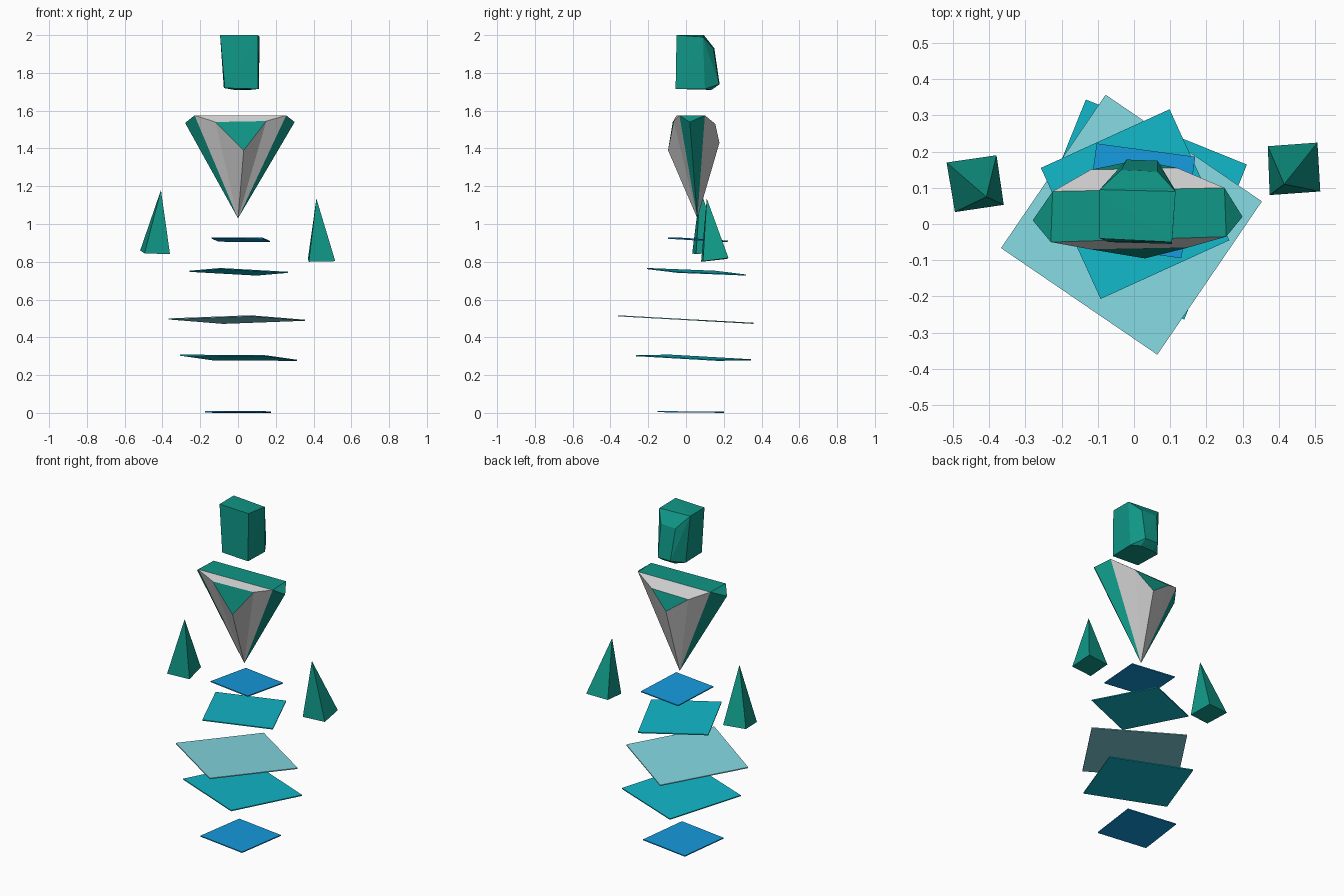
import bpy
import bmesh
import math
from mathutils import Matrix, Vector

if "Cube" in bpy.data.objects:
    bpy.data.objects.remove(bpy.data.objects["Cube"])


def material(name, rgb):
    m = bpy.data.materials.new(name)
    m.diffuse_color = (*rgb, 1)
    m.use_nodes = True
    m.node_tree.nodes["Principled BSDF"].inputs["Base Color"].default_value = m.diffuse_color
    return m


GREEN = material("green", (0.005, 0.31, 0.24))
BLUE = material("blue", (0.008, 0.32, 0.72))
CYAN = material("cyan", (0.006, 0.47, 0.58))
PALE = material("pale", (0.23, 0.68, 0.75))
GREY = material("grey", (0.8, 0.8, 0.8))


def finish(name, bm, mats):
    bmesh.ops.recalc_face_normals(bm, faces=bm.faces)
    me = bpy.data.meshes.new(name)
    bm.to_mesh(me)
    bm.free()
    for m in mats:
        me.materials.append(m)
    ob = bpy.data.objects.new(name, me)
    bpy.context.collection.objects.link(ob)
    return ob


def hull(name, pts, mat):
    bm = bmesh.new()
    vs = [bm.verts.new(p) for p in pts]
    bmesh.ops.convex_hull(bm, input=vs)
    finish(name, bm, [mat])


# thin square plate, turned by yaw and sheared in z by its slopes
def plate(name, centre, size, yaw, slope, mat):
    bm = bmesh.new()
    bmesh.ops.create_cube(bm, size=1)
    turn = Matrix.Rotation(math.radians(yaw), 3, 'Z')
    for v in bm.verts:
        p = turn @ Vector((v.co.x * size[0], v.co.y * size[1], v.co.z * 0.006))
        p.z += p.x * slope[0] + p.y * slope[1]
        v.co = p + Vector(centre)
    finish(name, bm, [mat])


# stack of tail plates, bottom to top
plate("tail_plate_1", (0, 0.025, 0.005), (0.31, 0.31), -8, (0, -0.01), BLUE)
plate("tail_plate_2", (0.003, 0.04, 0.292), (0.48, 0.462), -22, (-0.025, -0.047), CYAN)
plate("tail_plate_3", (-0.007, -0.002, 0.494), (0.523, 0.513), -34.3, (0, -0.055), PALE)
plate("tail_plate_4", (0.003, 0.055, 0.747), (0.391, 0.398), 24.5, (-0.031, -0.054), CYAN)
plate("tail_plate_5", (0.014, 0.064, 0.917), (0.275, 0.283), -7.7, (-0.015, -0.06), BLUE)

# head: tapered block with a faceted back
hull("head", [
    (-0.095, -0.04, 2.0), (0.105, -0.05, 2.0), (-0.07, -0.05, 1.72), (0.105, -0.055, 1.715),
    (-0.095, 0.095, 2.0), (0.115, 0.09, 1.99), (-0.075, 0.11, 1.72), (0.11, 0.10, 1.715),
    (-0.035, 0.15, 1.93), (0.065, 0.145, 1.93), (-0.02, 0.178, 1.74), (0.065, 0.175, 1.74),
    (-0.02, 0.135, 1.71), (0.065, 0.135, 1.71)], GREEN)

# hands: four-sided spikes
hull("left_hand", [(-0.408, 0.075, 1.18), (-0.518, 0.17, 0.86), (-0.38, 0.19, 0.855),
                   (-0.36, 0.053, 0.84), (-0.495, 0.033, 0.845)], GREEN)
hull("right_hand", [(0.415, 0.11, 1.135), (0.37, 0.215, 0.815), (0.507, 0.225, 0.82),
                    (0.515, 0.09, 0.803), (0.375, 0.08, 0.80)], GREEN)

# torso: shield shape with a chest and back facet, all meeting in one low tip
bm = bmesh.new()
V = bm.verts.new
tip = V((0, 0.06, 1.03))
side_l, side_r = V((-0.28, 0.01, 1.535)), V((0.30, 0.02, 1.54))
front = [V(p) for p in [(-0.23, -0.05, 1.575), (0.255, -0.035, 1.575),
                        (-0.12, -0.07, 1.54), (0.15, -0.065, 1.545), (0.03, -0.095, 1.39)]]
back = [V(p) for p in [(-0.225, 0.09, 1.575), (0.25, 0.10, 1.575),
                       (-0.12, 0.15, 1.525), (0.12, 0.155, 1.53), (0.01, 0.177, 1.43)]]


def face(idx, *vs):
    bm.faces.new(vs).material_index = idx


face(0, front[0], front[1], back[1], back[0])
face(0, front[0], back[0], side_l)
face(0, front[1], back[1], side_r)
for tl, tr, ml, mr, low in (front, back):
    face(0, tl, side_l, tip)
    face(0, tr, side_r, tip)
    face(0, ml, mr, low)
    face(1, tl, tr, mr, ml)
    for top, mid in ((tl, ml), (tr, mr)):
        face(1, top, mid, tip)
        face(1, mid, low, tip)
finish("torso", bm, [GREEN, GREY])
